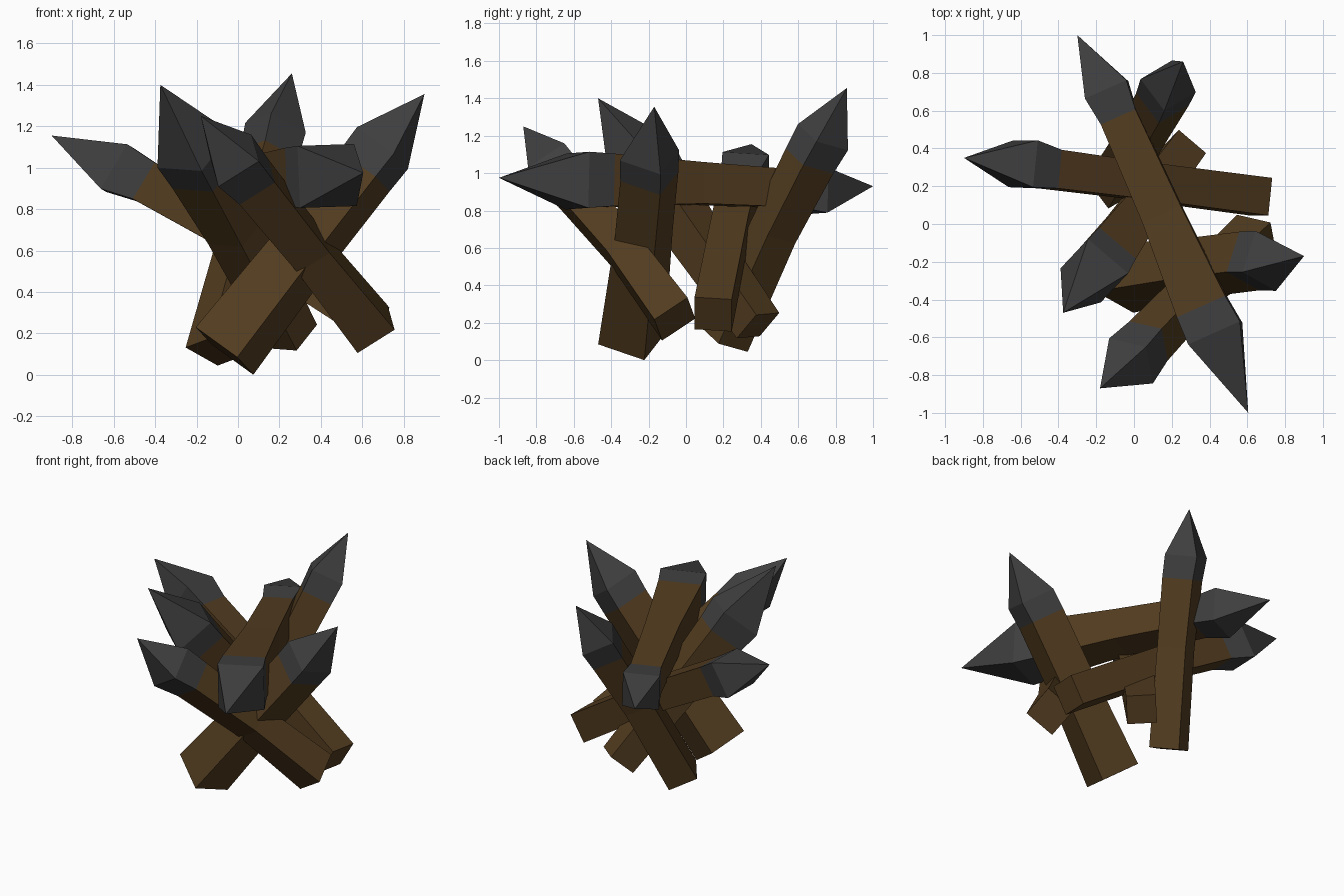
import bpy
import bmesh
from mathutils import Vector

if "Cube" in bpy.data.objects:
    bpy.data.objects.remove(bpy.data.objects["Cube"])


def material(name, rgb):
    m = bpy.data.materials.new(name)
    m.diffuse_color = (*rgb, 1)
    m.use_nodes = True
    m.node_tree.nodes["Principled BSDF"].inputs["Base Color"].default_value = m.diffuse_color
    return m


WOOD = material("brown wood", (0.085, 0.045, 0.014))
CHAR = material("charred grey", (0.049, 0.049, 0.050))


def square_ring(bm, centre, axis, side, width):
    """Square cross-section perpendicular to axis, one edge along side."""
    u = (side - axis * side.dot(axis)).normalized()
    v = axis.cross(u)
    h = width / 2
    return [bm.verts.new(centre + u * a * h + v * b * h)
            for a, b in ((1, 1), (-1, 1), (-1, -1), (1, -1))]


def build_log(name, side, sections, start=None, end=None):
    """Square log through (centre, width, material of the stretch before it).
    start / end are optional sharpened points; otherwise the end is flat."""
    bm = bmesh.new()
    axis = (sections[-1][0] - sections[0][0]).normalized()
    rings = [square_ring(bm, c, axis, Vector(side), w) for c, w, _ in sections]
    for lo, hi, sec in zip(rings, rings[1:], sections[1:]):
        for i in range(4):
            j = (i + 1) % 4
            bm.faces.new((lo[i], lo[j], hi[j], hi[i])).material_index = sec[2]
    for ring, point in ((rings[0], start), (rings[-1], end)):
        if point is None:
            bm.faces.new(ring)
        else:
            apex = bm.verts.new(point)
            for i in range(4):
                bm.faces.new((ring[i], ring[(i + 1) % 4], apex)).material_index = 1
    bmesh.ops.recalc_face_normals(bm, faces=bm.faces)
    mesh = bpy.data.meshes.new(name)
    bm.to_mesh(mesh)
    bm.free()
    mesh.materials.append(WOOD)
    mesh.materials.append(CHAR)
    bpy.context.collection.objects.link(bpy.data.objects.new(name, mesh))


# Leaning stakes: name, base centre, tip, edge direction,
# widths at base / middle / char line / shoulder, stops of the last three along
# the length, and small bends of the middle / char line / shoulder
STAKES = [
    ("left_stake", (0.67, 0.145, 0.245), (-0.90, 0.35, 1.155), (0, 1, 0),
     (0.20, 0.195, 0.205, 0.25), (0.45, 0.71, 0.80),
     ((0, 0, 0.045), (0, 0, 0.04), (0, 0.01, 0.025))),
    ("front_left_stake", (0.26, 0.385, 0.185), (-0.375, -0.47, 1.40), (-0.14, 0.12, 0.01),
     (0.19, 0.215, 0.255, 0.28), (0.42, 0.65, 0.74),
     ((0, 0, 0), (0, 0, 0), (0, 0, 0))),
    ("back_stake", (-0.117, 0.206, 0.11), (0.26, 0.86, 1.455), (0.78, 0.47, -0.41),
     (0.20, 0.19, 0.205, 0.215), (0.42, 0.71, 0.79),
     ((0, -0.015, 0.01), (0, -0.01, 0), (0, 0.01, 0.02))),
    ("right_stake", (-0.065, -0.29, 0.115), (0.90, -0.17, 1.355), (-0.07, -0.24, 0.09),
     (0.272, 0.235, 0.235, 0.24), (0.45, 0.70, 0.79),
     ((0, 0.01, 0), (0, 0.01, 0), (0, 0, 0))),
    ("front_stake", (0.65, -0.06, 0.22), (-0.18, -0.87, 1.25), (0.03, -0.17, -0.11),
     (0.215, 0.185, 0.205, 0.235), (0.36, 0.69, 0.79),
     ((0, 0.02, 0), (0, 0, 0), (-0.01, -0.025, 0))),
]
for name, base, tip, side, widths, stops, bends in STAKES:
    b, t = Vector(base), Vector(tip)
    sections = [(b, widths[0], 0)]
    for stop, width, bend, mat in zip(stops, widths[1:], bends, (0, 0, 1)):
        sections.append((b.lerp(t, stop) + Vector(bend), width, mat))
    build_log(name, side, sections, end=t)

# Crossbeam lying on top, sharpened at both ends
build_log("crossbeam", (0.91, 0.41, 0.03),
          [(Vector((0.43, -0.58, 0.96)), 0.30, 0),
           (Vector((0.36, -0.44, 0.96)), 0.28, 1),
           (Vector((0.15, 0.05, 0.945)), 0.222, 0),
           (Vector((-0.08, 0.565, 0.915)), 0.20, 0),
           (Vector((-0.145, 0.71, 0.905)), 0.24, 1)],
          start=Vector((0.605, -1.0, 0.975)), end=Vector((-0.30, 1.0, 0.93)))
